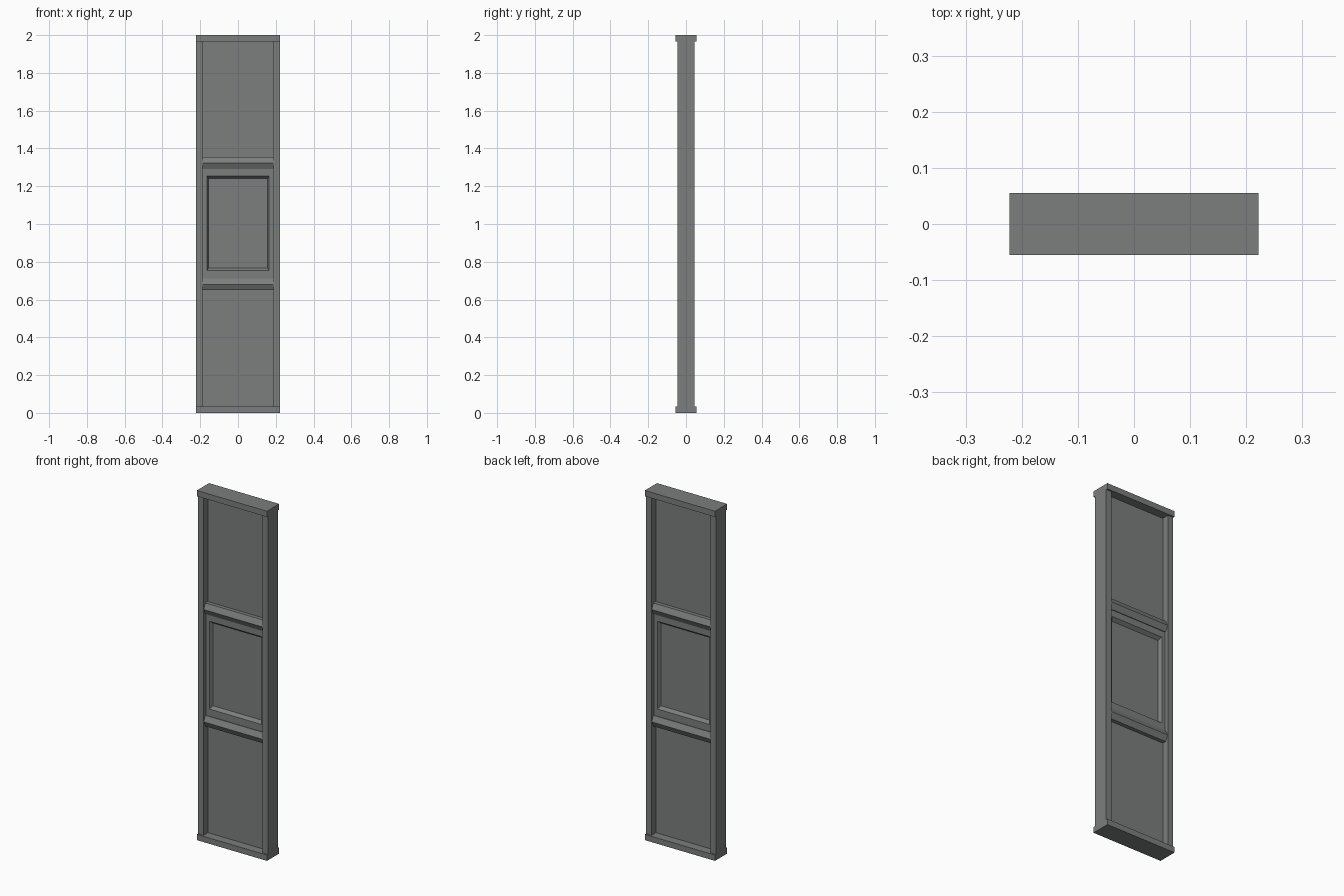
import bpy
import bmesh

cube = bpy.data.objects.get("Cube")
if cube:
    bpy.data.objects.remove(cube, do_unlink=True)

# One flat material for the whole partition
grey = bpy.data.materials.new("slate_grey")
grey.use_nodes = True
colour = (0.2, 0.21, 0.208, 1)
grey.diffuse_color = colour
bsdf = next(n for n in grey.node_tree.nodes if n.type == 'BSDF_PRINCIPLED')
bsdf.inputs["Base Color"].default_value = colour


def finish(name, bm):
    bmesh.ops.recalc_face_normals(bm, faces=bm.faces)
    mesh = bpy.data.meshes.new(name)
    bm.to_mesh(mesh)
    bm.free()
    mesh.materials.append(grey)
    obj = bpy.data.objects.new(name, mesh)
    bpy.context.collection.objects.link(obj)
    return obj


def box(name, x0, x1, depth, z0, z1):
    """Box centred on y, with the given half depth."""
    bm = bmesh.new()
    bmesh.ops.create_cube(bm, size=1)
    for v in bm.verts:
        v.co = (x0 if v.co.x < 0 else x1,
                depth if v.co.y > 0 else -depth,
                z0 if v.co.z < 0 else z1)
    return finish(name, bm)


def ridged_rail(name, half_width, z0, z1, shoulder, ridge):
    """Crossbar with a pointed ridge along both faces."""
    mid = (z0 + z1) / 2
    profile = [(-shoulder, z0), (shoulder, z0), (ridge, mid),
               (shoulder, z1), (-shoulder, z1), (-ridge, mid)]
    bm = bmesh.new()
    face = bm.faces.new([bm.verts.new((-half_width, y, z)) for y, z in profile])
    extruded = bmesh.ops.extrude_face_region(bm, geom=[face])["geom"]
    moved = [v for v in extruded if isinstance(v, bmesh.types.BMVert)]
    bmesh.ops.translate(bm, verts=moved, vec=(2 * half_width, 0, 0))
    # Restore the starting end if the extrusion consumed it
    bmesh.ops.holes_fill(bm, edges=[e for e in bm.edges if e.is_boundary])
    return finish(name, bm)


def recessed_frame(name, loops):
    """Nested rectangles (half width, y, low z, high z), mirrored to the back."""
    bm = bmesh.new()
    rings = []
    for w, y, low, high in loops:
        rings.append([bm.verts.new(p) for p in
                      ((-w, y, low), (w, y, low), (w, y, high), (-w, y, high))])
    for a, b in zip(rings, rings[1:]):
        for i in range(4):
            j = (i + 1) % 4
            bm.faces.new((a[i], a[j], b[j], b[i]))
    bm.faces.new(rings[-1])
    obj = finish(name, bm)
    mirror = obj.modifiers.new("Both sides", 'MIRROR')
    mirror.use_axis = (False, True, False)
    return obj


WIDTH, INNER, CAP = 0.222, 0.187, 0.033
LOW, LOW_TOP, HIGH, HIGH_TOP = 0.65, 0.712, 1.292, 1.355

# Top and bottom caps, side posts
box("bottom_cap", -WIDTH, WIDTH, 0.055, 0, CAP)
box("top_cap", -WIDTH, WIDTH, 0.055, 2 - CAP, 2)
box("left_post", INNER, WIDTH, 0.045, CAP, 2 - CAP)
box("right_post", -WIDTH, -INNER, 0.045, CAP, 2 - CAP)

# Thin infill panels
box("lower_panel", -INNER, INNER, 0.005, CAP, LOW)
box("upper_panel", -INNER, INNER, 0.005, HIGH_TOP, 2 - CAP)

# Crossbars
ridged_rail("lower_rail", INNER, LOW, LOW_TOP, 0.027, 0.043)
ridged_rail("upper_rail", INNER, HIGH, HIGH_TOP, 0.027, 0.043)

# Middle panel with a bevelled recess on each face
recessed_frame("middle_panel", [
    (INNER, 0, LOW_TOP, HIGH),
    (INNER, -0.023, LOW_TOP, HIGH),
    (0.165, -0.023, 0.753, 1.255),
    (0.155, -0.004, 0.767, 1.24),
])
